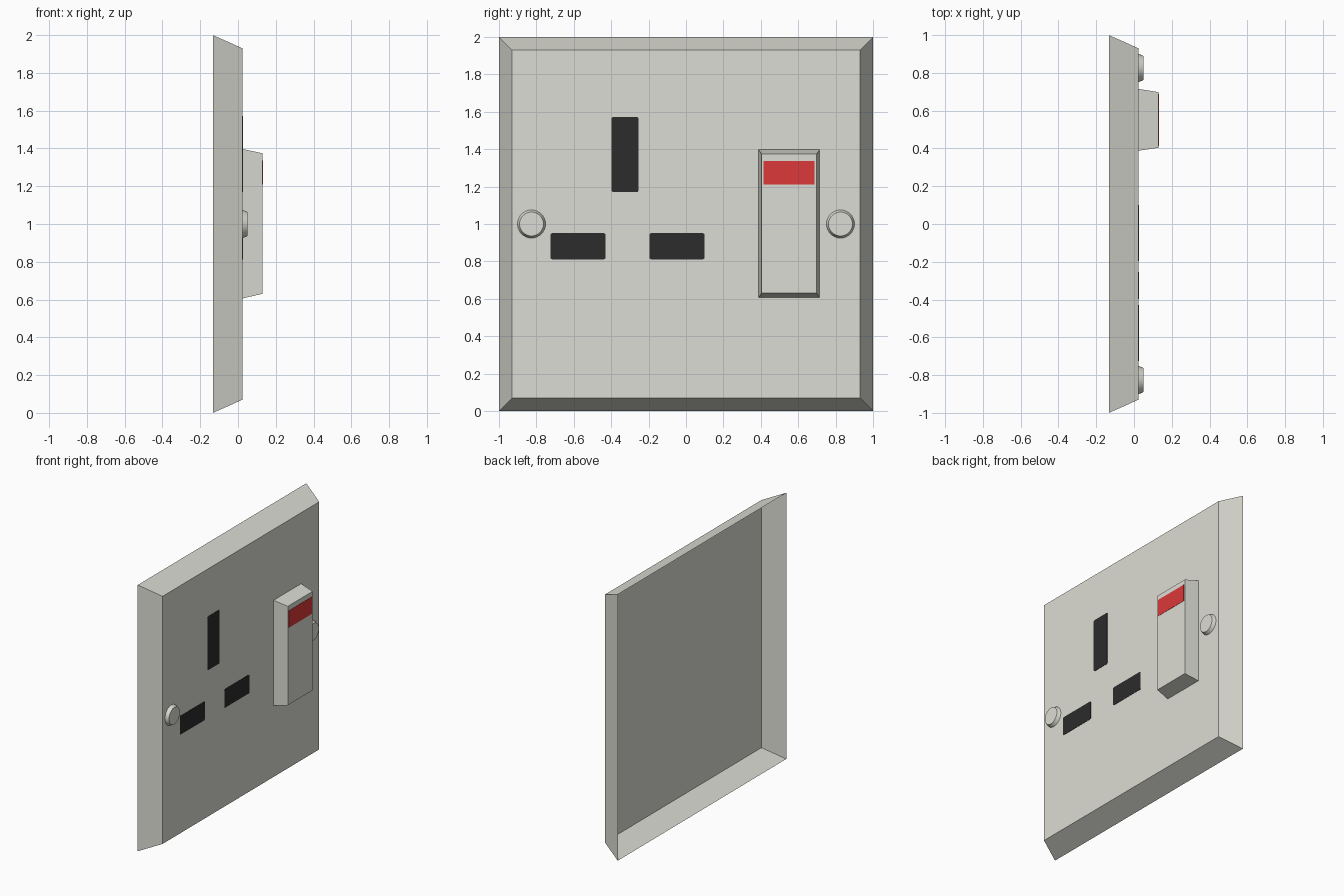
import bpy, math

if "Cube" in bpy.data.objects:
    bpy.data.objects.remove(bpy.data.objects["Cube"])

def material(name, rgb):
    m = bpy.data.materials.new(name)
    m.diffuse_color = (*rgb, 1)
    m.use_nodes = True
    m.node_tree.nodes["Principled BSDF"].inputs["Base Color"].default_value = m.diffuse_color
    return m

PLASTIC = material("pale_grey_plastic", (0.72, 0.72, 0.66))
DARK = material("slot_black", (0.025, 0.025, 0.025))
RED = material("marker_red", (0.72, 0.04, 0.04))

def rect(y0, y1, z0, z1, r=0.0):
    """Rectangle outline in (y, z), counter-clockwise, optionally rounded."""
    if r == 0:
        return [(y0, z0), (y1, z0), (y1, z1), (y0, z1)]
    pts = []
    for cy, cz, a in ((y0 + r, z0 + r, 180), (y1 - r, z0 + r, 270),
                      (y1 - r, z1 - r, 0), (y0 + r, z1 - r, 90)):
        for i in range(4):
            t = math.radians(a + i * 30)
            pts.append((cy + r * math.cos(t), cz + r * math.sin(t)))
    return pts

def circle(cy, cz, r, n=32):
    return [(cy + r * math.cos(2 * math.pi * i / n), cz + r * math.sin(2 * math.pi * i / n))
            for i in range(n)]

def raised(name, x0, base, x1, cap, mat, smooth=False):
    """Open-backed tapered block rising along +x from base outline to cap outline."""
    n = len(base)
    verts = [(x0, *p) for p in base] + [(x1, *p) for p in cap]
    faces = [(i, (i + 1) % n, n + (i + 1) % n, n + i) for i in range(n)]
    faces.append(tuple(range(n, 2 * n)))
    me = bpy.data.meshes.new(name)
    me.from_pydata(verts, [], faces)
    me.materials.append(mat)
    ob = bpy.data.objects.new(name, me)
    bpy.context.collection.objects.link(ob)
    if smooth:
        for f in me.polygons:
            f.use_smooth = len(f.vertices) == 4
        for e in me.edges:  # keep the cap rim sharp
            e.use_edge_sharp = min(e.vertices) >= n
    return ob

FRONT = 0.024

# Hollow wall plate with sloping sides
raised("wall_plate", -0.133, rect(-1, 1, 0, 2), FRONT, rect(-0.93, 0.93, 0.07, 1.93), PLASTIC)

# Three pin slots, thin dark plates
for name, box in (("earth_slot", (-0.398, -0.254, 1.17, 1.573)),
                  ("left_slot", (-0.725, -0.43, 0.811, 0.951)),
                  ("right_slot", (-0.195, 0.10, 0.811, 0.951))):
    outline = rect(*box, 0.01)
    raised(name, FRONT, outline, FRONT + 0.002, outline, DARK)

# Rocker switch with red marker
raised("rocker_switch", FRONT, rect(0.388, 0.715, 0.606, 1.397),
       0.131, rect(0.404, 0.698, 0.631, 1.374), PLASTIC)
marker = rect(0.414, 0.688, 1.21, 1.337)
raised("red_marker", 0.131, marker, 0.133, marker, RED)

# Fixing screw heads
for name, y in (("left_screw", -0.826), ("right_screw", 0.826)):
    raised(name, FRONT, circle(y, 1.0, 0.075), 0.05, circle(y, 1.0, 0.064), PLASTIC, True)
